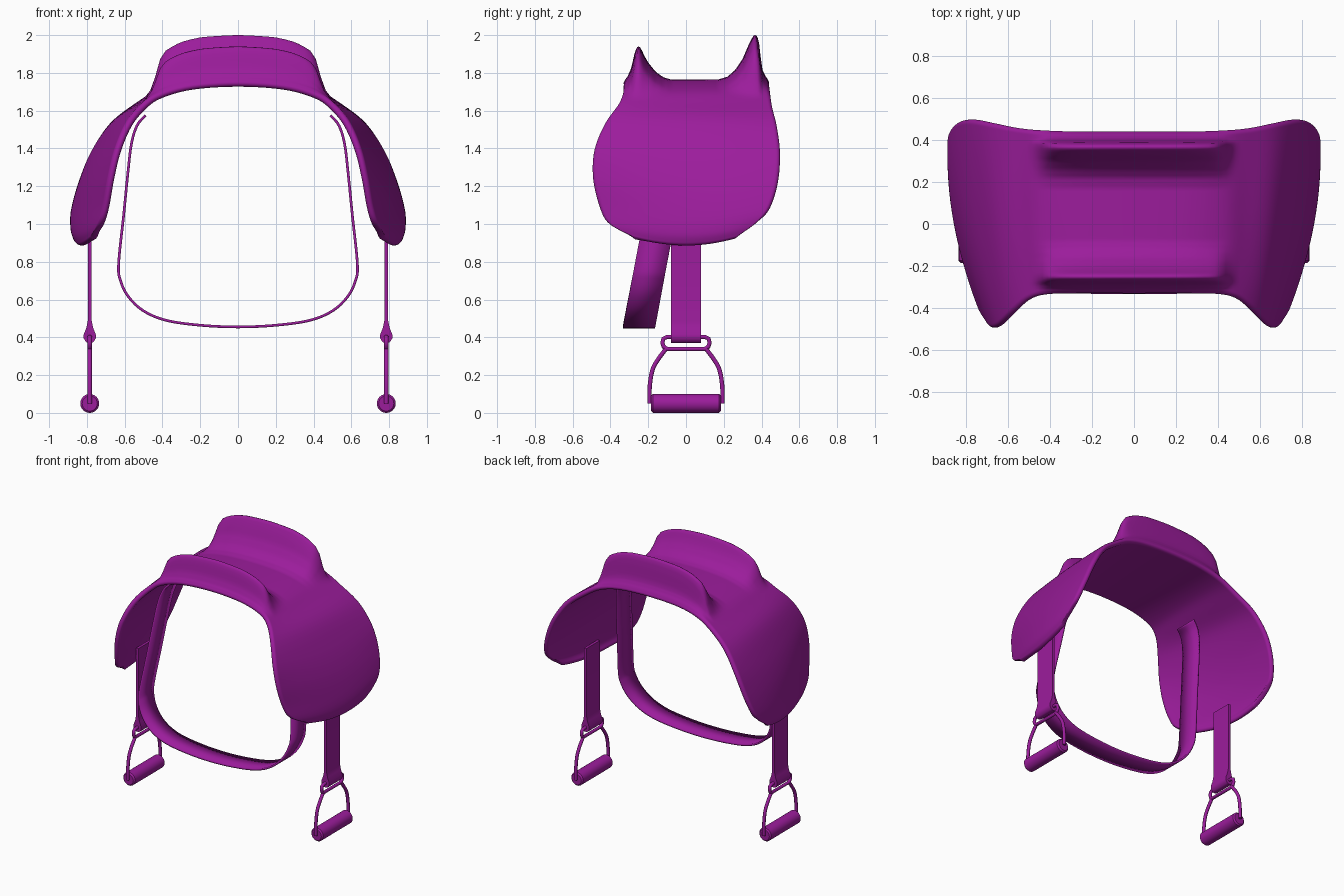
import bpy, bmesh
from math import cos, sin, pi, sqrt, radians
from mathutils import Vector

if "Cube" in bpy.data.objects:
    bpy.data.objects.remove(bpy.data.objects["Cube"])

purple = bpy.data.materials.new("purple_leather")
purple.diffuse_color = (0.33, 0.012, 0.33, 1)
purple.use_nodes = True
purple.node_tree.nodes["Principled BSDF"].inputs["Base Color"].default_value = purple.diffuse_color


def finish(name, bm, angle=40):
    bmesh.ops.recalc_face_normals(bm, faces=bm.faces)
    me = bpy.data.meshes.new(name)
    bm.to_mesh(me)
    bm.free()
    me.polygons.foreach_set("use_smooth", [True] * len(me.polygons))
    me.set_sharp_from_angle(angle=radians(angle))
    me.materials.append(purple)
    ob = bpy.data.objects.new(name, me)
    bpy.context.collection.objects.link(ob)
    return ob


def lerp_table(table, x):
    if x <= table[0][0]:
        return table[0][1]
    for (a, fa), (b, fb) in zip(table, table[1:]):
        if x <= b:
            return fa + (fb - fa) * (x - a) / (b - a)
    return table[-1][1]


def catmull(p0, p1, p2, p3, t):
    return 0.5 * (2 * p1 + (p2 - p0) * t + (2 * p0 - 5 * p1 + 4 * p2 - p3) * t * t
                  + (3 * p1 - p0 - 3 * p2 + p3) * t ** 3)


def smooth_path(pts, n=6):
    p = [Vector(q) for q in pts]
    p = [2 * p[0] - p[1]] + p + [2 * p[-1] - p[-2]]
    out = [catmull(*p[i:i + 4], k / n) for i in range(len(p) - 3) for k in range(n)]
    return out + [p[-2]]


# Saddle shell: front, middle and back points of each row from the crown to the flap bottom
ROWS = [
    ((0, -.33, 1.765), (0, .05, 1.765), (0, .44, 1.765)),
    ((.25, -.33, 1.748), (.25, .05, 1.752), (.25, .44, 1.752)),
    ((.42, -.335, 1.70), (.42, .05, 1.71), (.42, .445, 1.71)),
    ((.51, -.36, 1.64), (.53, .05, 1.64), (.55, .455, 1.635)),
    ((.59, -.43, 1.54), (.65, .03, 1.54), (.68, .48, 1.53)),
    ((.65, -.487, 1.4), (.74, 0, 1.38), (.78, .497, 1.38)),
    ((.685, -.497, 1.25), (.805, 0, 1.22), (.845, .485, 1.22)),
    ((.71, -.465, 1.1), (.845, 0, 1.06), (.883, .44, 1.08)),
    ((.74, -.41, 1.0), (.858, 0, .95), (.885, .37, 1.0)),
    ((.785, -.27, .925), (.84, 0, .882), (.873, .26, .922)),
]
# Pommel and cantle ridges: height over y, and their fade towards the sides over x
RIDGE = [(-.325, 0), (-.31, .015), (-.29, .06), (-.27, .15), (-.255, .178), (-.24, .168), (-.22, .125),
         (-.2, .09), (-.16, .04), (-.12, .012), (-.08, 0), (.17, 0), (.22, .015), (.26, .05), (.3, .11),
         (.33, .18), (.355, .23), (.37, .238), (.385, .21), (.395, .12), (.405, .05), (.42, .02), (.437, 0)]
FADE = [(0, 1), (.2, .98), (.3, .93), (.38, .83), (.41, .7), (.44, .3), (.46, .09), (.49, 0)]


def key(i, c):
    if i < 0:
        x, y, z = ROWS[-i][c]
        return Vector((-x, y, z))
    if i > 9:
        return 2 * key(9, c) - key(8, c)
    return Vector(ROWS[i][c])


def base_point(s, v):
    side = -1 if s < 0 else 1
    s = abs(s)
    i = min(int(s), 8)
    f, m, b = [catmull(*[key(i + k, c) for k in (-1, 0, 1, 2)], s - i) for c in range(3)]
    p = f * (2 * (v - .5) * (v - 1)) + m * (4 * v * (1 - v)) + b * (2 * v * (v - .5))
    p.x *= side
    return p


NR, NC, THICK, ROUND = 72, 90, .038, .022
bm = bmesh.new()
outer, inner = [], []
for r in range(-NR, NR + 1):
    s = 9 * sin(pi / 2 * r / NR)
    orow, irow = [], []
    for c in range(NC + 1):
        v = (1 - cos(pi * c / NC)) / 2
        p, e = base_point(s, v), 1e-3
        sc, vc = max(-8.99, min(8.99, s)), max(.002, min(.998, v))
        n = (base_point(sc + e, vc) - base_point(sc - e, vc)).cross(
            base_point(sc, vc + e) - base_point(sc, vc - e)).normalized()
        width = (base_point(s, 1) - base_point(s, 0)).length
        d = min(1, min(min(v, 1 - v) * width, (9 - abs(s)) * .07) / ROUND)
        h = THICK / 2 * sqrt(max(0, 1 - (1 - d) ** 2))
        mid = p - n * THICK / 2
        up = Vector((0, 0, lerp_table(RIDGE, p.y) * lerp_table(FADE, abs(p.x))))
        orow.append(bm.verts.new(mid + n * h + up))
        irow.append(bm.verts.new(mid - n * h))
    outer.append(orow)
    inner.append(irow)
for grid in (outer, inner):
    for a, b in zip(grid, grid[1:]):
        for c in range(NC):
            bm.faces.new((a[c], a[c + 1], b[c + 1], b[c]))
bmesh.ops.remove_doubles(bm, verts=bm.verts, dist=1e-5)
finish("saddle_seat", bm, 180)

# Girth strap: slanted band passing under the belly
half = [(0, .455), (.2, .464), (.38, .49), (.5, .54), (.58, .615), (.622, .7), (.632, .79),
        (.605, 1.05), (.585, 1.25), (.565, 1.42), (.535, 1.52), (.49, 1.575)]
full = [(-x, z) for x, z in half[:0:-1]] + half
bm = bmesh.new()
pairs = []
for q in smooth_path(full):
    y = -.25 + (q.y - .45) * .19
    pairs.append([bm.verts.new((q.x, y + w, q.y)) for w in (-.085, .085)])
for a, b in zip(pairs, pairs[1:]):
    bm.faces.new((a[0], a[1], b[1], b[0]))
girth = finish("girth_strap", bm)
mod = girth.modifiers.new("thickness", 'SOLIDIFY')
mod.thickness = .014
mod.offset = 0


def tube(name, pts, x, cyclic):
    cu = bpy.data.curves.new(name, 'CURVE')
    cu.dimensions = '3D'
    cu.bevel_depth = .012
    cu.bevel_resolution = 3
    cu.use_fill_caps = True
    sp = cu.splines.new('POLY')
    sp.points.add(len(pts) - 1)
    for pt, (y, z) in zip(sp.points, pts):
        pt.co = (x, y, z, 1)
    sp.use_cyclic_u = cyclic
    sp.use_smooth = True
    cu.materials.append(purple)
    bpy.context.collection.objects.link(bpy.data.objects.new(name, cu))


for side, label in ((-1, "left"), (1, "right")):
    x = .785 * side
    # Stirrup strap, thickened at the bottom where it folds round the bar
    prof = [(.010, 1.0), (.010, .49), (.018, .45), (.032, .415), (.032, .395), (.02, .375), (.008, .37)]
    loop = prof + [(-a, z) for a, z in prof[::-1]]
    bm = bmesh.new()
    ends = [[bm.verts.new((x + a, y, z)) for a, z in loop] for y in (-.08, .08)]
    for e in ends:
        bm.faces.new(e)
    for i in range(len(loop)):
        j = (i + 1) % len(loop)
        bm.faces.new((ends[0][i], ends[0][j], ends[1][j], ends[1][i]))
    finish(label + "_stirrup_strap", bm)

    # Stirrup iron: slot at the top and arch down to the tread
    slot = [(.10, .338), (.118, .35), (.125, .37), (.12, .393), (.10, .402)]
    tube(label + "_stirrup_slot", slot + [(-y, z) for y, z in slot[::-1]], x, True)
    leg = [(.105, .34), (.15, .28), (.178, .225), (.192, .14), (.193, .05)]
    for m, end in ((-1, "front"), (1, "back")):
        tube(f"{label}_stirrup_{end}_arm", [(q.x * m, q.y) for q in smooth_path(leg, 4)], x, False)

    # Tread: rounded bar
    bm = bmesh.new()
    rings = [[bm.verts.new((x + r * cos(2 * pi * k / 24), y, .05 + r * sin(2 * pi * k / 24)))
              for k in range(24)]
             for y, r in ((-.185, .04), (-.175, .05), (.175, .05), (.185, .04))]
    for a, b in zip(rings, rings[1:]):
        for k in range(24):
            bm.faces.new((a[k], a[(k + 1) % 24], b[(k + 1) % 24], b[k]))
    bm.faces.new(rings[0])
    bm.faces.new(rings[-1])
    finish(label + "_stirrup_tread", bm)
